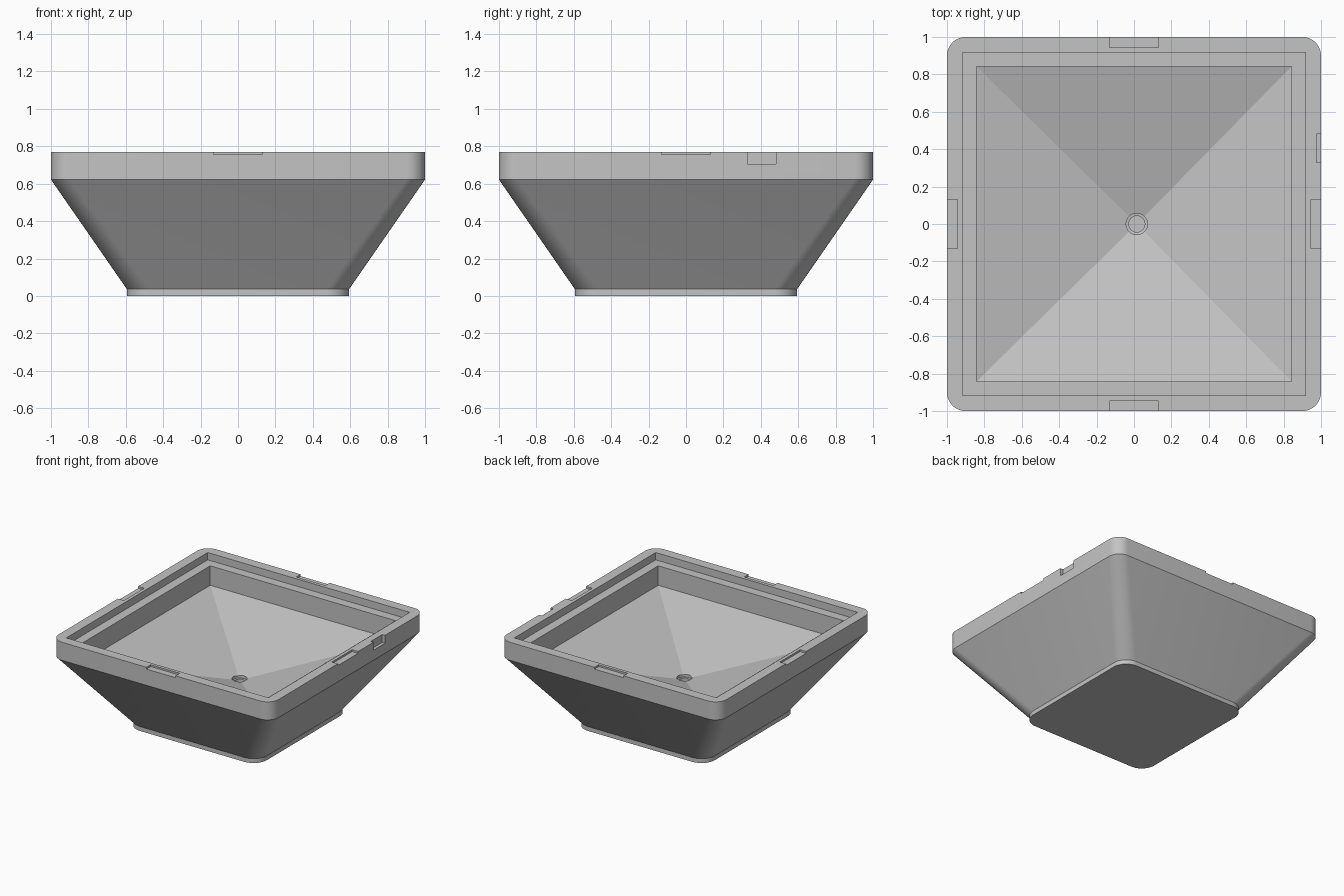
import bpy, bmesh
from math import cos, sin, pi, radians

old = bpy.data.objects.get("Cube")
if old:
    bpy.data.objects.remove(old, do_unlink=True)

grey = bpy.data.materials.new("plain_grey")
grey.use_nodes = True
colour = (0.55, 0.55, 0.55, 1)
grey.diffuse_color = colour
grey.node_tree.nodes["Principled BSDF"].inputs["Base Color"].default_value = colour


def rounded_square(half, radius, z, segments=9):
    """Counter-clockwise ring of points with rounded corners."""
    points = []
    for corner, (sx, sy) in enumerate([(1, 1), (-1, 1), (-1, -1), (1, -1)]):
        for i in range(segments + 1):
            a = (corner + i / segments) * pi / 2
            points.append((sx * (half - radius) + radius * cos(a),
                           sy * (half - radius) + radius * sin(a), z))
    return points


def square(half, z):
    return [(half, half, z), (-half, half, z), (-half, -half, z), (half, -half, z)]


def circle(cx, radius, z, n=40):
    return [(cx + radius * cos(2 * pi * i / n), radius * sin(2 * pi * i / n), z)
            for i in range(n)]


def box(x0, x1, y0, y1, z0, z1):
    return [[(x1, y1, z), (x0, y1, z), (x0, y0, z), (x1, y0, z)] for z in (z0, z1)]


def loft(name, rings, apex=None):
    """Solid through rings listed bottom to top, closed by a cap or an apex below."""
    bm = bmesh.new()
    loops = [[bm.verts.new(p) for p in ring] for ring in rings]
    n = len(loops[0])
    for low, high in zip(loops, loops[1:]):
        for i in range(n):
            j = (i + 1) % n
            bm.faces.new((low[i], low[j], high[j], high[i]))
    bm.faces.new(loops[-1])
    if apex:
        tip = bm.verts.new(apex)
        for i in range(n):
            bm.faces.new((loops[0][(i + 1) % n], loops[0][i], tip))
    else:
        bm.faces.new(loops[0][::-1])
    bmesh.ops.recalc_face_normals(bm, faces=bm.faces)
    mesh = bpy.data.meshes.new(name)
    bm.to_mesh(mesh)
    bm.free()
    mesh.materials.append(grey)
    obj = bpy.data.objects.new(name, mesh)
    bpy.context.collection.objects.link(obj)
    return obj


TOP, ABOVE, DRAIN_X = 0.77, 0.9, 0.015

# Outer shell: foot, flared sides and upright rim
bowl = loft("square_bowl", [
    rounded_square(0.594, 0.12, 0), rounded_square(0.594, 0.12, 0.036),
    rounded_square(1, 0.1, 0.622), rounded_square(1, 0.1, TOP)])

# Lid ledge, basin with sloping floor, and stepped drain
cutters = [
    loft("ledge_cutter", [square(0.918, 0.71), square(0.918, ABOVE)]),
    loft("basin_cutter", [square(0.842, 0.55), square(0.842, ABOVE)],
         apex=(DRAIN_X, 0, 0.32)),
    loft("drain_cutter", [circle(DRAIN_X, 0.043, 0.2), circle(DRAIN_X, 0.043, 0.31),
                          circle(DRAIN_X, 0.057, 0.312), circle(DRAIN_X, 0.057, 0.5)]),
    # Deeper side slot
    loft("slot_cutter", box(0.975, 1.1, 0.33, 0.48, 0.705, ABOVE)),
]

# Shallow notch in the middle of each rim side
for turn in range(4):
    notch = loft("notch_cutter", box(0.945, 1.1, -0.132, 0.132, 0.755, ABOVE))
    notch.rotation_euler.z = turn * pi / 2
    cutters.append(notch)

for cutter in cutters:
    cutter.hide_render = True
    mod = bowl.modifiers.new(cutter.name, 'BOOLEAN')
    mod.operation = 'DIFFERENCE'
    mod.solver = 'EXACT'
    mod.object = cutter

# Bake the cuts and discard the cutters
bpy.context.view_layer.update()
graph = bpy.context.evaluated_depsgraph_get()
baked = bpy.data.meshes.new_from_object(bowl.evaluated_get(graph))
bowl.modifiers.clear()
bowl.data = baked
baked.name = "square_bowl"
for cutter in cutters:
    bpy.data.objects.remove(cutter, do_unlink=True)

for obj in bpy.context.selected_objects:
    obj.select_set(False)
bowl.select_set(True)
bpy.context.view_layer.objects.active = bowl
bpy.ops.object.shade_smooth_by_angle(angle=radians(15))
